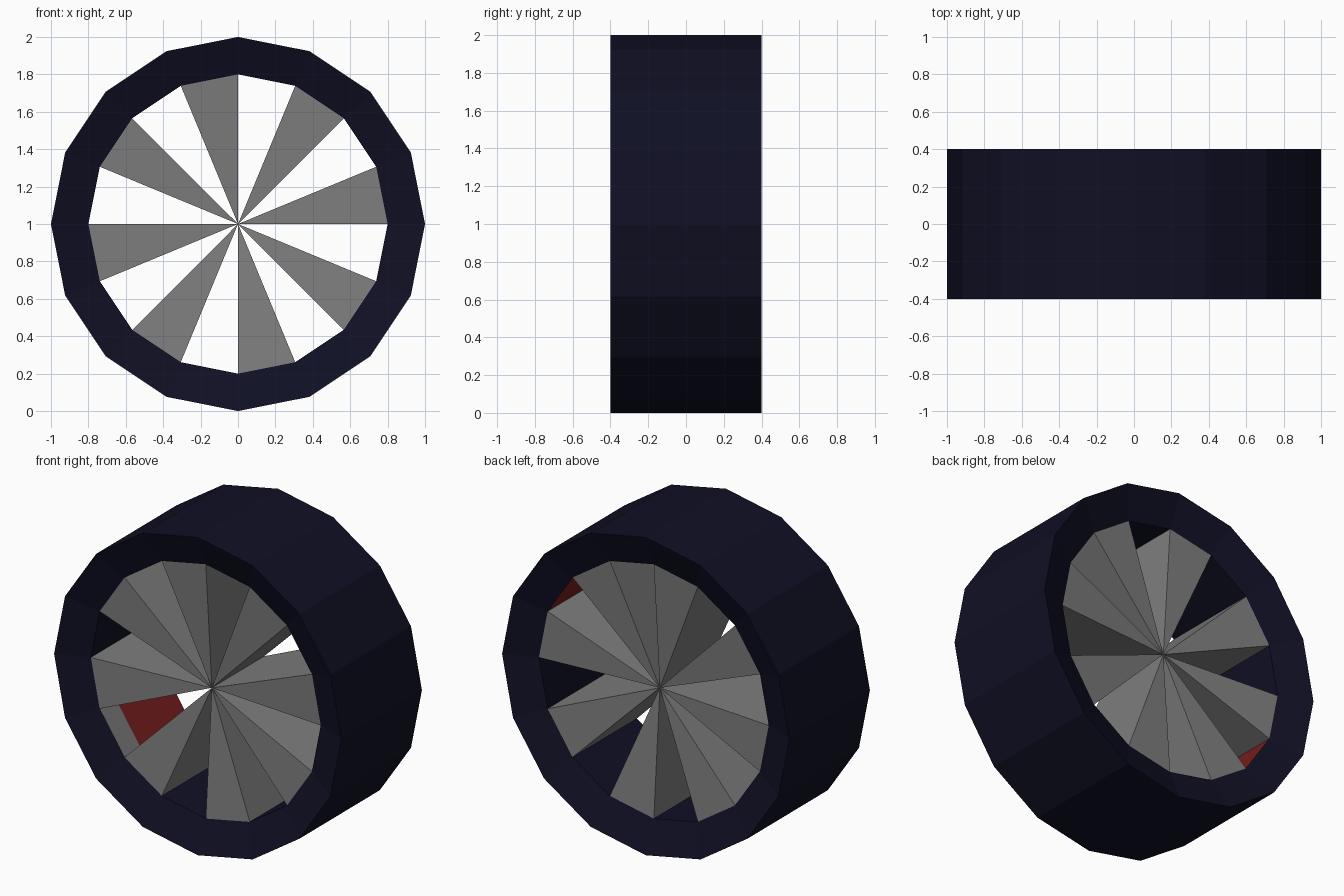
import bpy, bmesh, math

if "Cube" in bpy.data.objects:
    bpy.data.objects.remove(bpy.data.objects["Cube"], do_unlink=True)

SIDES = 16
STEP = 2 * math.pi / SIDES


def material(name, rgb):
    mat = bpy.data.materials.new(name)
    mat.use_nodes = True
    color = (*rgb, 1.0)
    mat.diffuse_color = color
    mat.node_tree.nodes["Principled BSDF"].inputs["Base Color"].default_value = color
    return mat


navy = material("dark_navy_rubber", (0.005, 0.005, 0.018))
gray = material("mid_gray_metal", (0.21, 0.21, 0.21))
red = material("dark_red", (0.2, 0.014, 0.014))


def polar(radius, y, index):
    a = index * STEP
    return (radius * math.cos(a), y, 1 + radius * math.sin(a))


def finish(bm, name, mats):
    bmesh.ops.recalc_face_normals(bm, faces=bm.faces)
    mesh = bpy.data.meshes.new(name)
    bm.to_mesh(mesh)
    bm.free()
    for mat in mats:
        mesh.materials.append(mat)
    obj = bpy.data.objects.new(name, mesh)
    bpy.context.collection.objects.link(obj)
    return obj


# Tyre: a cross-section swept round the axle, with sidewalls sloping inward
profile = [(1, -0.4), (1, 0.4), (0.8, 0.32), (0.8, -0.16), (0.8, -0.32)]
INNER_BACK, INNER_FRONT = 2, 3
bm = bmesh.new()
rings = [[bm.verts.new(polar(r, y, i)) for r, y in profile] for i in range(SIDES)]
for i in range(SIDES):
    here, there = rings[i], rings[(i + 1) % SIDES]
    for j in range(len(profile)):
        k = (j + 1) % len(profile)
        face = bm.faces.new((here[j], here[k], there[k], there[j]))
        # Two opposite inner panels are red with a gray front strip
        if i % 8 == 1:
            face.material_index = {INNER_BACK: 2, INNER_FRONT: 1}.get(j, 0)
finish(bm, "tyre", [navy, gray, red])

# Spokes: eight wedges, thinner at the hub than at the rim
bm = bmesh.new()
for i in range(0, SIDES, 2):
    front, back = [
        [bm.verts.new(p) for p in ((0, s * 0.26, 1), polar(0.8, s * 0.32, i),
                                   polar(0.8, s * 0.32, i + 1))]
        for s in (-1, 1)]
    bm.faces.new(front)
    bm.faces.new(back[::-1])
    for j in range(3):
        k = (j + 1) % 3
        bm.faces.new((front[k], front[j], back[j], back[k]))
finish(bm, "spokes", [gray])
